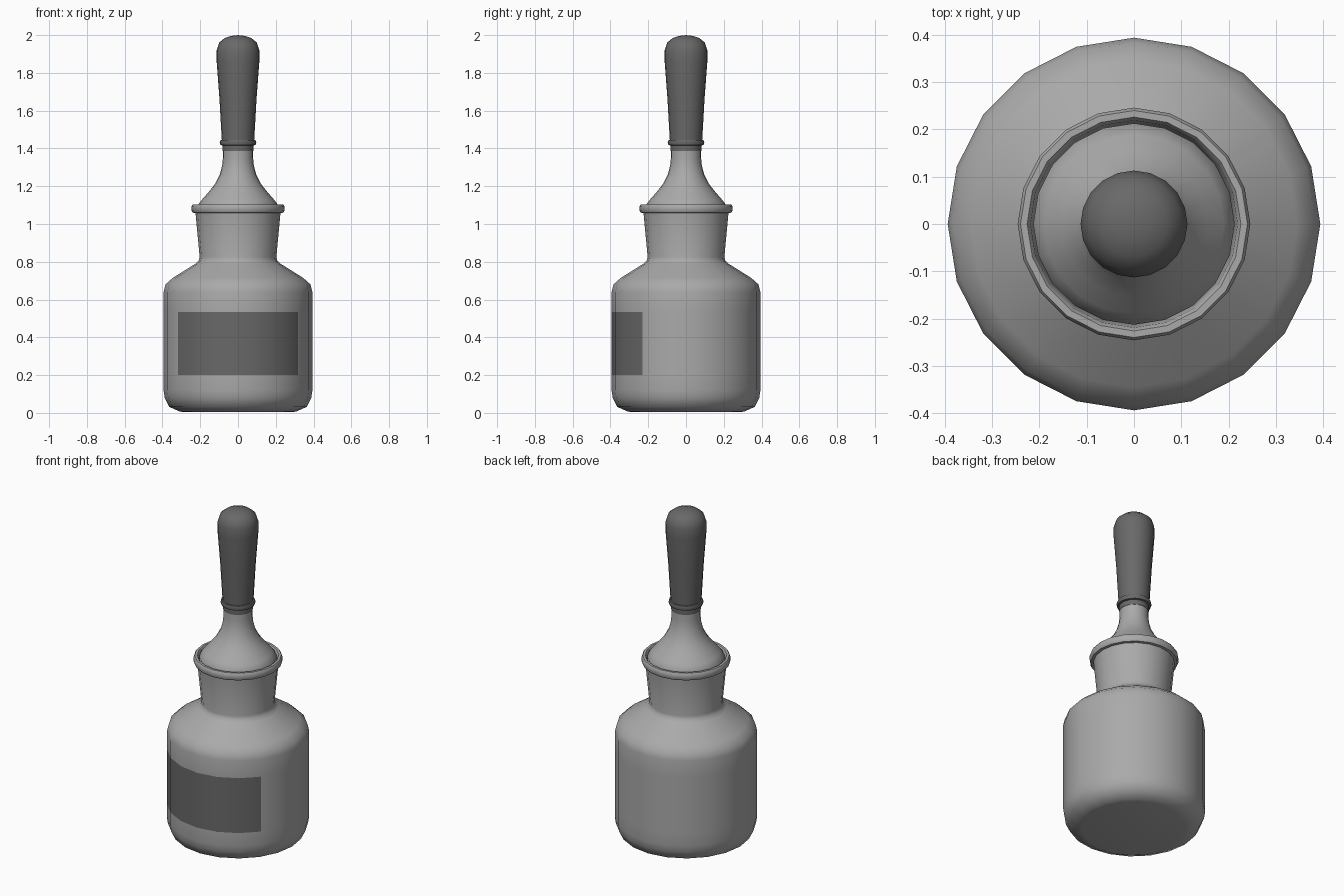
import bpy, bmesh, math

old = bpy.data.objects.get("Cube")
if old:
    bpy.data.objects.remove(old)

SIDES = 20


def material(name, value):
    mat = bpy.data.materials.new(name)
    mat.use_nodes = True
    colour = (value, value, value, 1)
    mat.diffuse_color = colour
    mat.node_tree.nodes["Principled BSDF"].inputs["Base Color"].default_value = colour
    return mat


def lathe(name, profile, mats, angle=35):
    """Turn an (r, z) profile, listed bottom to top, around the z axis."""
    bm = bmesh.new()
    rings = []
    for r, z in profile:
        if r == 0:
            rings.append([bm.verts.new((0, 0, z))] * SIDES)
        else:
            turns = [2 * math.pi * i / SIDES for i in range(SIDES)]
            rings.append([bm.verts.new((r * math.cos(t), r * math.sin(t), z)) for t in turns])
    for low, high in zip(rings, rings[1:]):
        for i in range(SIDES):
            j = (i + 1) % SIDES
            corners = [low[i], low[j], high[j], high[i]]
            bm.faces.new(list(dict.fromkeys(corners)))
    mesh = bpy.data.meshes.new(name)
    bm.to_mesh(mesh)
    bm.free()
    for mat in mats:
        mesh.materials.append(mat)
    obj = bpy.data.objects.new(name, mesh)
    bpy.context.collection.objects.link(obj)
    bpy.ops.object.select_all(action="DESELECT")
    obj.select_set(True)
    bpy.context.view_layer.objects.active = obj
    bpy.ops.object.shade_smooth_by_angle(angle=math.radians(angle))
    return obj


glass = material("grey_glass", 0.40)
label = material("dark_label", 0.14)
rubber = material("dark_rubber", 0.14)

# Bottle: rounded base, straight wall, shoulder, flared neck and rolled rim
LABEL_LOW, LABEL_HIGH = 0.2, 0.535
bottle = lathe("bottle", [
    (0, 0.004), (0.29, 0.004), (0.31, 0.008), (0.365, 0.032), (0.388, 0.08), (0.394, 0.12),
    (0.394, LABEL_LOW), (0.394, LABEL_HIGH), (0.394, 0.64), (0.384, 0.68), (0.345, 0.715),
    (0.225, 0.79), (0.208, 0.805), (0.203, 0.825), (0.225, 1.058),
    (0.24, 1.06), (0.246, 1.07), (0.246, 1.094), (0.24, 1.104), (0.226, 1.104),
    (0.219, 1.094), (0.215, 1.06), (0.195, 0.85), (0, 0.85)], [glass, label], 42)

# Label: the front six wall faces between the two label heights
for face in bottle.data.polygons:
    c = face.center
    if LABEL_LOW < c.z < LABEL_HIGH and c.y < -0.23:
        face.material_index = 1

# Stopper: bell tapering to a slim stem
lathe("stopper", [
    (0, 0.86), (0.19, 0.86), (0.212, 1.06), (0.213, 1.10), (0.19, 1.13),
    (0.155, 1.17), (0.122, 1.212), (0.097, 1.26), (0.084, 1.31), (0.08, 1.35),
    (0.08, 1.40), (0, 1.40)], [glass], 42)

# Squeeze bulb with a collar bead
lathe("rubber_bulb", [
    (0, 1.386), (0.082, 1.386), (0.082, 1.416), (0.093, 1.418), (0.097, 1.43),
    (0.093, 1.444), (0.086, 1.446), (0.098, 1.66), (0.113, 1.86), (0.113, 1.92),
    (0.1, 1.96), (0.07, 1.985), (0.035, 1.996), (0, 2.0)], [rubber], 42)
